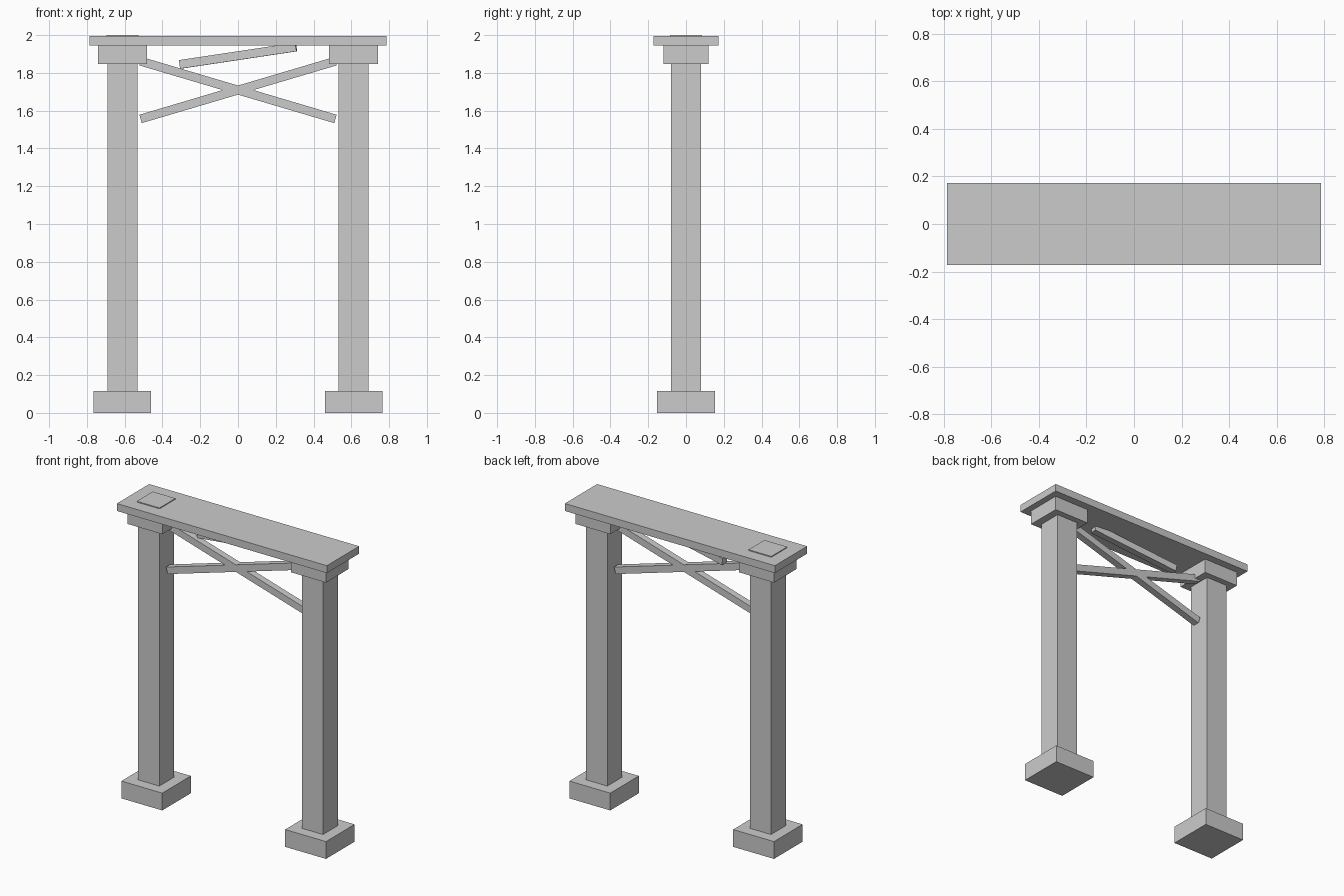
import bpy
from math import radians

if "Cube" in bpy.data.objects:
    bpy.data.objects.remove(bpy.data.objects["Cube"])


def box(name, size, center, rot=(0, 0, 0)):
    """Box of the given full size, centred and rotated (degrees)."""
    bpy.ops.mesh.primitive_cube_add(size=1, location=center,
                                    rotation=[radians(a) for a in rot])
    ob = bpy.context.object
    ob.name = name
    ob.scale = size
    bpy.ops.object.transform_apply(location=False, rotation=False, scale=True)
    return ob


def block(name, wx, wy, x, z0, z1):
    """Upright block between two heights."""
    return box(name, (wx, wy, z1 - z0), (x, 0, (z0 + z1) / 2))


POST_X = 0.612

# Two posts with footing and capital
for side, s in (("left", -1), ("right", 1)):
    x = s * POST_X
    block(side + "_footing", 0.305, 0.305, x, 0, 0.117)
    block(side + "_post", 0.158, 0.158, x, 0.117, 1.848)
    block(side + "_capital", 0.26, 0.24, x, 1.848, 1.944)

# Lintel slab with a thin plate on its left end
block("lintel", 1.57, 0.344, 0, 1.944, 1.994)
block("top_plate", 0.17, 0.17, -POST_X, 1.99, 2.0)

# Crossed braces between the posts
for name, tilt in (("rising_brace", -16.5), ("falling_brace", 16.5)):
    box(name, (1.076, 0.046, 0.046), (0, 0, 1.709), (0, tilt, 0))

# Loose slanted bar under the lintel
box("slanted_bar", (0.625, 0.046, 0.046), (0, 0, 1.891), (0, -8.5, -5))
